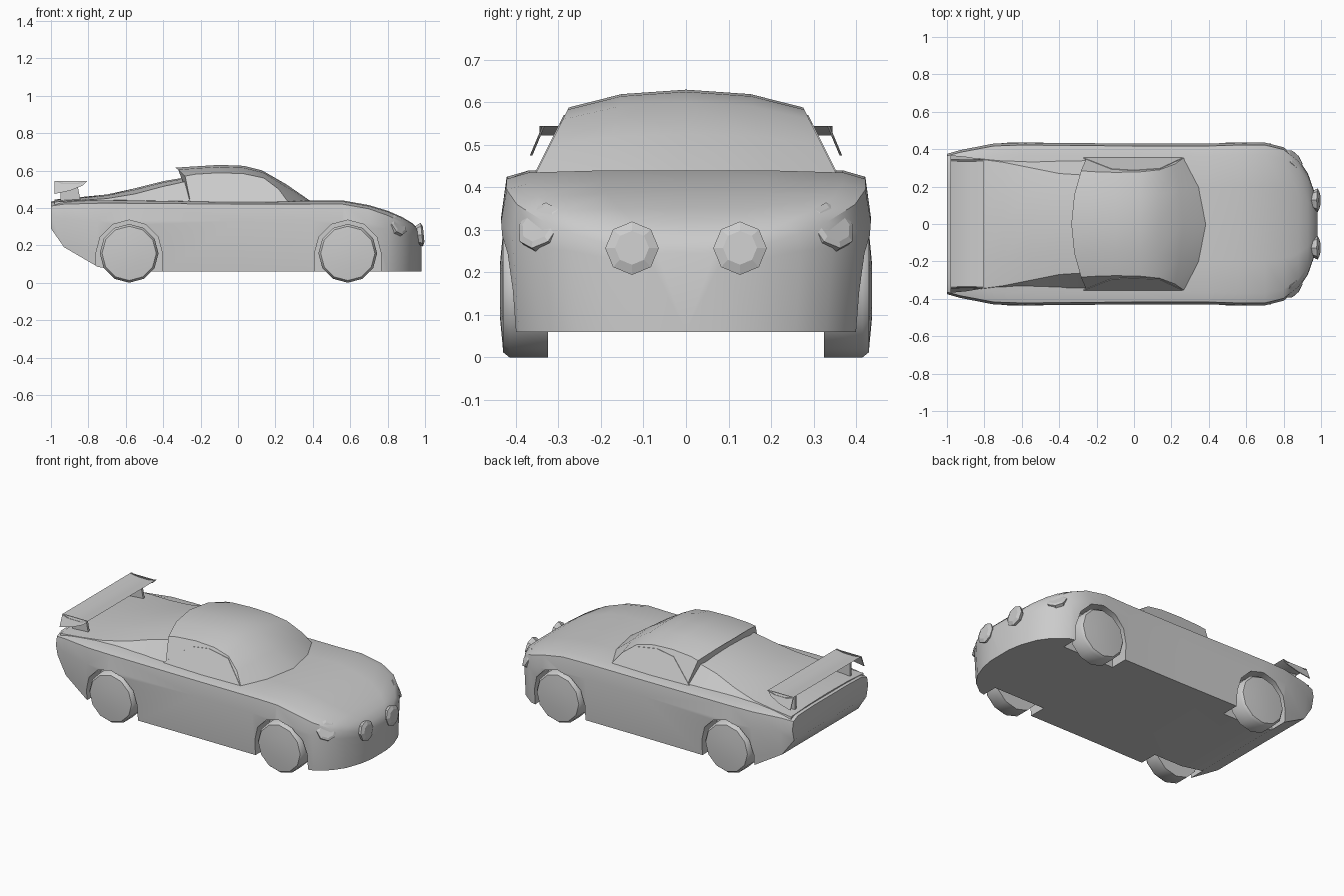
import bpy
import bmesh
import math
from mathutils import Vector

if "Cube" in bpy.data.objects:
    bpy.data.objects.remove(bpy.data.objects["Cube"])

paint = bpy.data.materials.new("grey paint")
paint.use_nodes = True
colour = (0.6, 0.6, 0.6, 1)
paint.diffuse_color = colour
paint.node_tree.nodes["Principled BSDF"].inputs["Base Color"].default_value = colour


def skin(name, rings):
    """Join closed rings of points into one capped solid."""
    bm = bmesh.new()
    loops = [[bm.verts.new(p) for p in ring] for ring in rings]
    count = len(loops[0])
    for a, b in zip(loops, loops[1:]):
        for i in range(count):
            j = (i + 1) % count
            bm.faces.new((a[i], a[j], b[j], b[i]))
    bm.faces.new(loops[0])
    bm.faces.new(loops[-1])
    bmesh.ops.recalc_face_normals(bm, faces=bm.faces)
    mesh = bpy.data.meshes.new(name)
    bm.to_mesh(mesh)
    bm.free()
    mesh.materials.append(paint)
    obj = bpy.data.objects.new(name, mesh)
    bpy.context.collection.objects.link(obj)
    return obj


def mirrored(x, half, sweep=0):
    """Complete a half section; sweep pulls its sides along x."""
    full = half + [(-y, z) for y, z in reversed(half) if y > 0]
    return [(x - sweep * (y / 0.33) ** 2, y, z) for y, z in full]


def prism(name, outline, side, inner, outer, lean=0, top=0):
    """Extrude a side-view outline, leaning outwards below top."""
    return skin(name, [[(x, side * (y + lean * (top - z)), z) for x, z in outline]
                       for y in (inner, outer)])


def lathe(name, profile, sides, centre, axis):
    """Turn (radius, distance) pairs round an axis."""
    turn = Vector(axis).to_track_quat("Z", "Y")
    step = 2 * math.pi / sides
    return skin(name, [[Vector(centre) + turn @ Vector((r * math.cos(i * step), r * math.sin(i * step), d))
                        for i in range(sides)] for r, d in profile])


def smooth(obj, angle):
    bpy.ops.object.select_all(action="DESELECT")
    obj.select_set(True)
    bpy.context.view_layer.objects.active = obj
    bpy.ops.object.shade_smooth_by_angle(angle=math.radians(angle))


# Lower body: x, half width, bottom, widest height, shoulder, top
stations = [
    (-1.0, .375, .29, .36, .41, .435),
    (-.93, .395, .19, .34, .42, .44),
    (-.75, .43, .085, .33, .425, .445),
    (-.6, .435, .06, .33, .425, .445),
    (0, .43, .06, .33, .42, .435),
    (.4, .43, .06, .33, .42, .44),
    (.56, .435, .06, .33, .42, .44),
    (.7, .435, .06, .32, .395, .415),
    (.8, .41, .06, .29, .36, .385),
    (.88, .345, .06, .26, .32, .35),
    (.93, .27, .06, .25, .29, .32),
    (.965, .17, .06, .23, .26, .285),
    (.98, .08, .06, .22, .235, .25),
]
body = skin("body", [
    mirrored(x, [(0, low), (w * .955, low), (w, mid), (w * .97, shoulder),
                 (w * .85, top - .005), (w * .45, top), (0, top)])
    for x, w, low, mid, shoulder, top in stations])

# Wheel arches cut from the body, and the wheels
for axle, x in (("front", .587), ("rear", -.582)):
    arch = [(x + .178 * math.cos(a), .157 + .178 * math.sin(a))
            for a in (math.radians(30 * i) for i in range(7))]
    arch += [(x - .178, -.1), (x + .178, -.1)]
    for label, side in (("left", 1), ("right", -1)):
        cutter = prism("arch_cutter", arch, side, .3, .6)
        cutter.hide_render = True
        cut = body.modifiers.new("arch", "BOOLEAN")
        cut.operation = "DIFFERENCE"
        cut.object = cutter
        bpy.context.view_layer.objects.active = body
        bpy.ops.object.modifier_apply(modifier=cut.name)
        bpy.data.objects.remove(cutter)
        wheel = lathe(f"{axle}_{label}_wheel",
                      [(.157, 0), (.157, .09), (.145, .105), (.07, .112)],
                      12, (x, side * .325, .157), (0, side, 0))
        smooth(wheel, 40)
smooth(body, 38)

# Cabin from windscreen base to roof lip: x, crown, roof edge, sweep
cabin = []
for x, crown, edge, sweep in (
        (.39, .435, .425, .1), (.26, .525, .5, .045), (.13, .6, .56, -.01),
        (.03, .625, .583, 0), (-.1, .63, .588, 0), (-.23, .622, .58, 0),
        (-.335, .615, .57, -.07)):
    y = .36 - .5 * (edge - .42)
    half = [(0, .41), (.36, .42), (y, edge),
            (y * .55, crown - .25 * (crown - edge)), (0, crown)]
    cabin.append(mirrored(x, half, sweep))
smooth(skin("cabin", cabin), 32)

# Sloping rear deck: x, crown, edge height, edge half width
deck = []
for x, crown, edge, y in (
        (-.24, .57, .55, .26), (-.4, .543, .515, .27), (-.55, .505, .475, .3),
        (-.7, .472, .45, .33), (-.85, .457, .44, .35), (-.98, .445, .432, .36)):
    half = [(0, .4), (.36, .41), (y, edge),
            (y * .55, crown - .25 * (crown - edge)), (0, crown)]
    deck.append(mirrored(x, half))
smooth(skin("rear_deck", deck), 35)

# Paired details
window = [(.26, .437), (.14, .55), (0, .57), (-.12, .555), (-.27, .437)]
end_plate = [(-.98, .545), (-.805, .545), (-.83, .52), (-.9, .492), (-.98, .475)]
strut = [(-.95, .43), (-.95, .532), (-.86, .532), (-.84, .43)]
for label, side in (("left", 1), ("right", -1)):
    prism(label + "_window", window, side, .358, .363, .5, .42)
    prism(label + "_wing_end", end_plate, side, .332, .338, .42, .545)
    prism(label + "_wing_strut", strut, side, .265, .28)
    lathe(label + "_headlight", [(.06, -.04), (.06, .002), (.045, .007)],
          8, (.858, side * .345, .31), (.7, side * .55, .45))
    lathe(label + "_lamp", [(.03, -.06), (.06, -.01), (.063, 0), (.04, .01)],
          8, (.983, side * .127, .257), (1, 0, .1))

# Rear wing blade, dished along its chord
blade = [(-.98, .545), (-.93, .533), (-.86, .533), (-.805, .545),
         (-.86, .524), (-.93, .522)]
smooth(prism("wing_blade", blade, 1, -.345, .345), 40)
